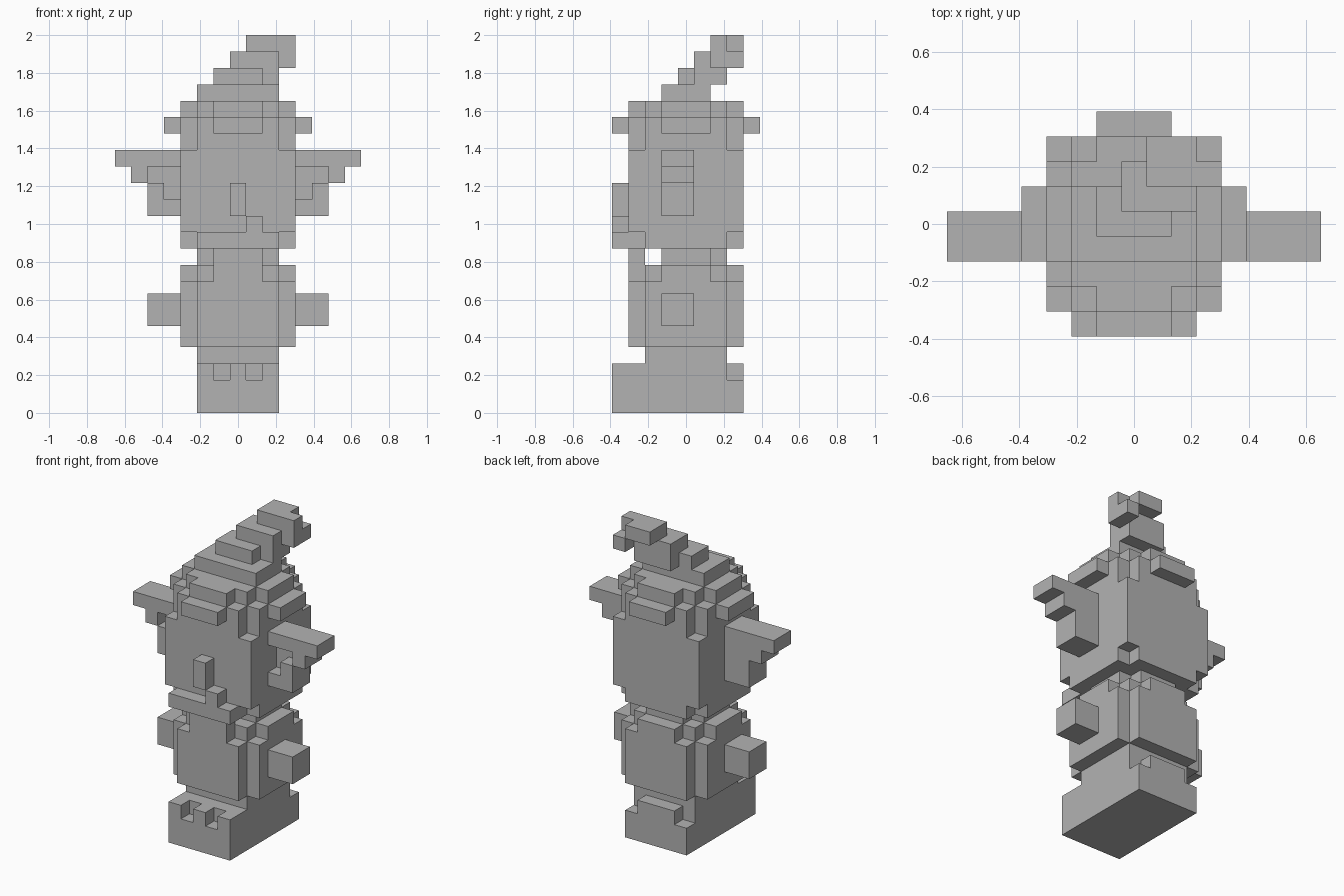
import bpy
import bmesh
from math import radians
from mathutils import Vector

U = 2 / 23  # edge of one block

if "Cube" in bpy.data.objects:
    bpy.data.objects.remove(bpy.data.objects["Cube"])

grey = bpy.data.materials.new("plain grey")
grey.use_nodes = True
GREY = (0.45, 0.45, 0.45, 1)
grey.diffuse_color = GREY
grey.node_tree.nodes["Principled BSDF"].inputs["Base Color"].default_value = GREY


def box(x0, x1, y0, y1, z0, z1):
    """Cells of a block, both ends included."""
    return {(x, y, z) for x in range(x0, x1 + 1)
            for y in range(y0, y1 + 1) for z in range(z0, z1 + 1)}


def cross(wide, narrow, z0, z1):
    """Two crossing blocks: a square with its corners cut."""
    return (box(-wide, wide, -narrow, narrow, z0, z1)
            | box(-narrow, narrow, -wide, wide, z0, z1))


def mirrored(cells):
    return {(-x, y, z) for x, y, z in cells}


def build(name, cells, lift=0.0):
    """Skin the outside of a set of cells and merge the flat faces."""
    bm = bmesh.new()
    for cell in cells:
        for axis in range(3):
            for sign in (-1, 1):
                step = [0, 0, 0]
                step[axis] = sign
                if tuple(c + s for c, s in zip(cell, step)) in cells:
                    continue
                a, b = Vector((0, 0, 0)), Vector((0, 0, 0))
                a[(axis + 1) % 3] = 0.5
                b[(axis + 2) % 3] = 0.5 * sign
                mid = Vector(cell) + Vector((0, 0, 0.5 + lift)) + Vector(step) / 2
                bm.faces.new([bm.verts.new((mid + v) * U)
                              for v in (-a - b, a - b, a + b, b - a)])
    bmesh.ops.remove_doubles(bm, verts=bm.verts, dist=0.001)
    bmesh.ops.dissolve_limit(bm, angle_limit=radians(1),
                             verts=bm.verts, edges=bm.edges)
    mesh = bpy.data.meshes.new(name)
    bm.to_mesh(mesh)
    bm.free()
    mesh.materials.append(grey)
    obj = bpy.data.objects.new(name, mesh)
    bpy.context.collection.objects.link(obj)
    return obj


# Feet: block with toe gaps in front and cut heel corners
feet = box(-2, 2, -4, 3, 0, 2)
for side in (-1, 1):
    feet -= {(side, -4, 2), (2 * side, 3, 2)}
build("feet", feet)
build("legs", box(-2, 2, -2, 2, 3, 3))

# Body with rounded shoulders
build("body", cross(3, 2, 4, 7) | cross(3, 1, 8, 8) | box(-2, 2, -2, 2, 8, 8))
build("neck", box(-2, 2, -1, 1, 9, 9) | box(-1, 1, -1, 2, 9, 9))
build("beard", box(-1, 1, -3, -3, 9, 9))

# Arms
arm = box(4, 5, -1, 0, 5, 6)
build("left_arm", arm, 0.28)
build("right_arm", mirrored(arm), 0.28)

# Head, cut at its lower and upper corners
build("head", cross(3, 2, 10, 10) | box(-3, 3, -3, 3, 11, 15) | cross(3, 2, 16, 17))
build("mouth", box(-2, 2, -4, -4, 10, 10) | {(1, -4, 11)})
build("nose", box(0, 0, -4, -4, 12, 13))

# Ears: stepped profile with a hollow in the front layer
ear = box(4, 7, -1, 0, 15, 15) | box(4, 6, -1, 0, 14, 14) | box(4, 5, -1, 0, 12, 13)
ear -= box(4, 5, -1, -1, 14, 14) | box(4, 4, -1, -1, 13, 13)
build("left_ear", ear)
build("right_ear", mirrored(ear))

# Hat: brim pads on four sides, then tiers leaning back to a drooping tip
build("hat_brim", cross(4, 1, 17, 17) - box(-3, 3, -3, 3, 17, 17))
build("hat_band", cross(3, 1, 18, 18) | box(-2, 2, -2, 2, 18, 18))
build("hat_cone", box(-2, 2, -1, 1, 19, 19) | box(-1, 1, 0, 1, 20, 20)
      | box(0, 2, 1, 2, 20, 21))
build("hat_tip", (box(1, 3, 2, 3, 22, 22) - {(3, 3, 22)}) | box(3, 3, 2, 3, 21, 21))
